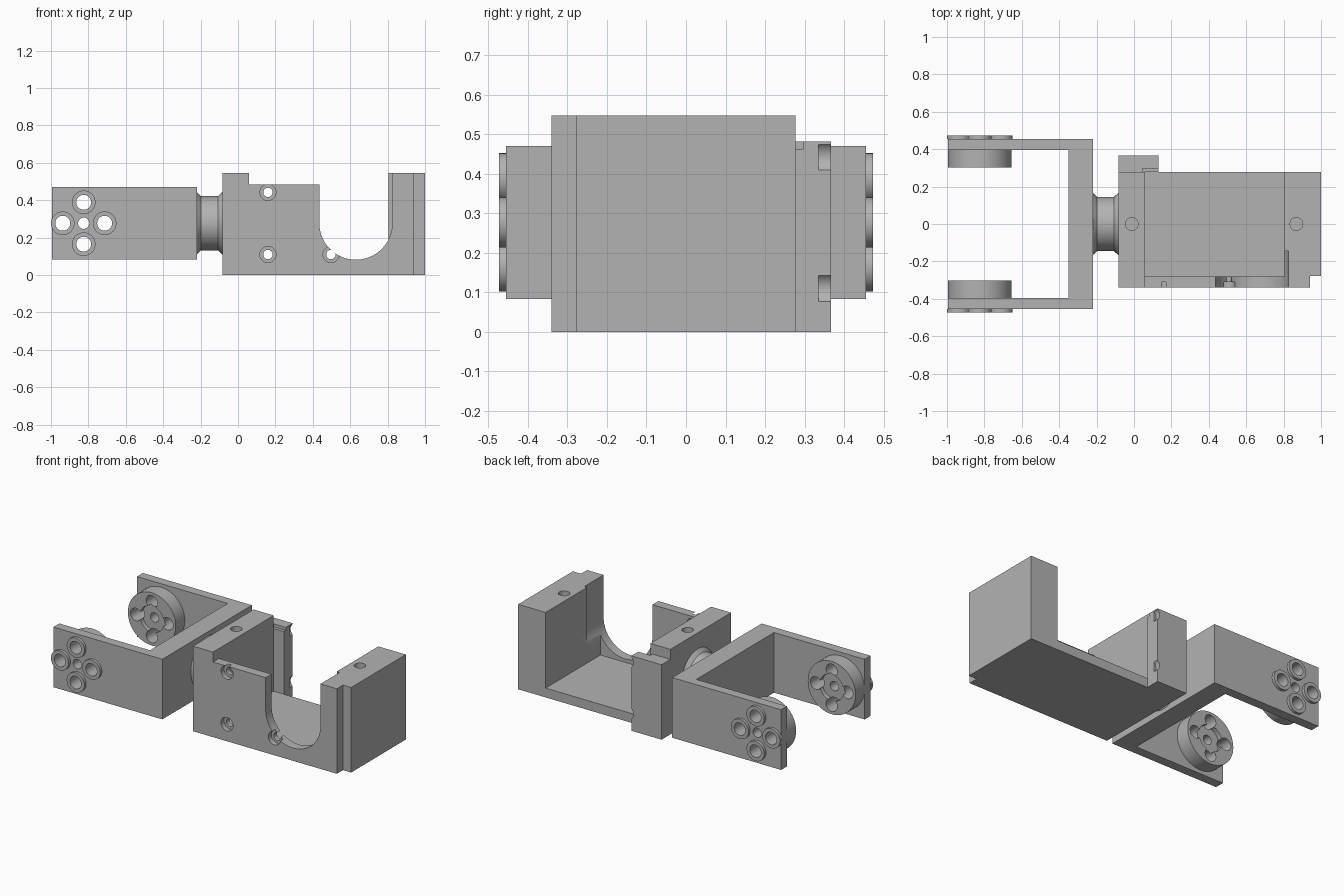
import bpy, bmesh, math
from mathutils import Matrix, Vector

if "Cube" in bpy.data.objects:
    bpy.data.objects.remove(bpy.data.objects["Cube"])

grey = bpy.data.materials.new("machined grey")
grey.diffuse_color = (0.45, 0.45, 0.45, 1)
grey.use_nodes = True
grey.node_tree.nodes["Principled BSDF"].inputs["Base Color"].default_value = grey.diffuse_color


def finish(bm, name):
    bmesh.ops.recalc_face_normals(bm, faces=bm.faces)
    me = bpy.data.meshes.new(name)
    bm.to_mesh(me)
    bm.free()
    me.materials.append(grey)
    ob = bpy.data.objects.new(name, me)
    bpy.context.collection.objects.link(ob)
    return ob


def box(name, x, y, z):
    bm = bmesh.new()
    size = Vector((x[1] - x[0], y[1] - y[0], z[1] - z[0]))
    mid = Vector((sum(x) / 2, sum(y) / 2, sum(z) / 2))
    bmesh.ops.create_cube(bm, size=1, matrix=Matrix.Translation(mid) @ Matrix.Diagonal((*size, 1)))
    return finish(bm, name)


def rod(name, a, b, r, segs=48):
    """Cylinder running from point a to point b."""
    a, b = Vector(a), Vector(b)
    rot = (b - a).to_track_quat('Z', 'Y').to_matrix().to_4x4()
    bm = bmesh.new()
    bmesh.ops.create_cone(bm, cap_ends=True, segments=segs, radius1=r, radius2=r,
                          depth=(b - a).length, matrix=Matrix.Translation((a + b) / 2) @ rot)
    return finish(bm, name)


def cut(ob, *cutters):
    for c in cutters:
        m = ob.modifiers.new("cut", 'BOOLEAN')
        m.operation, m.solver, m.object = 'DIFFERENCE', 'EXACT', c
        bpy.context.view_layer.objects.active = ob
        bpy.ops.object.modifier_apply(modifier=m.name)
        bpy.data.objects.remove(c)


def smooth(ob):
    bpy.ops.object.select_all(action='DESELECT')
    ob.select_set(True)
    bpy.context.view_layer.objects.active = ob
    bpy.ops.object.shade_smooth_by_angle(angle=math.radians(30))


CZ = 0.277    # axis height
HX = -0.825   # horn axis
ring = [(HX + 0.112, CZ), (HX - 0.112, CZ), (HX, CZ + 0.112), (HX, CZ - 0.112)]

# Fork: block hollowed into a U
fork = box("fork_bracket", (-0.995, -0.22), (-0.455, 0.455), (0.083, 0.47))
cut(fork, box("c", (-1.2, -0.35), (-0.395, 0.395), (-0.1, 0.7)))
for x, z in ring:
    cut(fork, rod("c", (x, -0.6, z), (x, 0.6, z), 0.04, 32))
cut(fork, rod("c", (HX, -0.6, CZ), (HX, 0.6, CZ), 0.03, 32))
smooth(fork)

# Horn discs inside the fork and screw bosses outside
for s, side in ((-1, "front"), (1, "back")):
    horn = rod(side + "_horn", (HX, s * 0.302, CZ), (HX, s * 0.395, CZ), 0.17, 64)
    cut(horn, rod("c", (HX, s * 0.2, CZ), (HX, s * 0.33, CZ), 0.085))
    cut(horn, rod("c", (HX, s * 0.2, CZ), (HX, s * 0.5, CZ), 0.03, 32))
    for i, (x, z) in enumerate(ring):
        cut(horn, rod("c", (x, s * 0.2, z), (x, s * 0.5, z), 0.04, 32))
        boss = rod(f"{side}_boss_{i}", (x, s * 0.455, z), (x, s * 0.473, z), 0.063)
        cut(boss, rod("c", (x, s * 0.4, z), (x, s * 0.6, z), 0.04, 32))
        smooth(boss)
    smooth(horn)

# Flared neck joining fork and holder
bm = bmesh.new()
profile = [(-0.222, 0), (-0.222, 0.168), (-0.197, 0.145), (-0.107, 0.145), (-0.078, 0.172), (-0.078, 0)]
vs = [bm.verts.new((x, 0, CZ + r)) for x, r in profile]
es = [bm.edges.new(p) for p in zip(vs, vs[1:])]
bmesh.ops.spin(bm, geom=vs + es, cent=(0, 0, CZ), axis=(1, 0, 0), angle=2 * math.pi, steps=64)
bmesh.ops.remove_doubles(bm, verts=bm.verts, dist=0.0005)
smooth(finish(bm, "neck"))

# Holder: block with pocket, lowered front wall, U opening, corner step
holder = box("holder", (-0.083, 1.0), (-0.34, 0.277), (0, 0.547))
cut(holder,
    box("c", (0.06, 0.805), (-0.28, 0.6), (0.06, 0.8)),
    box("c", (0.06, 0.5), (-0.5, -0.25), (0.483, 0.8)),
    box("c", (0.435, 0.825), (-0.5, -0.145), (CZ, 0.8)),
    rod("c", (0.63, -0.5, CZ), (0.63, -0.145, CZ), 0.195, 96),
    box("c", (0.942, 1.2), (-0.5, -0.278), (-0.2, 0.8)))
# Top screw holes
for x in (-0.012, 0.868):
    cut(holder, rod("c", (x, 0, 0.4), (x, 0, 0.7), 0.034, 32))
# Counterbored front holes
for x, z in ((0.16, 0.442), (0.16, 0.11), (0.497, 0.11)):
    cut(holder, rod("c", (x, -0.5, z), (x, -0.31, z), 0.043, 32),
        rod("c", (x, -0.5, z), (x, -0.2, z), 0.025, 32))
smooth(holder)

# Rear tab with screw notches and a small top groove
tab = box("rear_tab", (-0.083, 0.132), (0.277, 0.367), (0, 0.482))
for z in (0.442, 0.11):
    cut(tab, rod("c", (0.16, 0.335, z), (0.16, 0.5, z), 0.043, 32))
cut(tab, box("c", (0.045, 0.3), (0.2, 0.297), (0.463, 0.6)))
smooth(tab)
